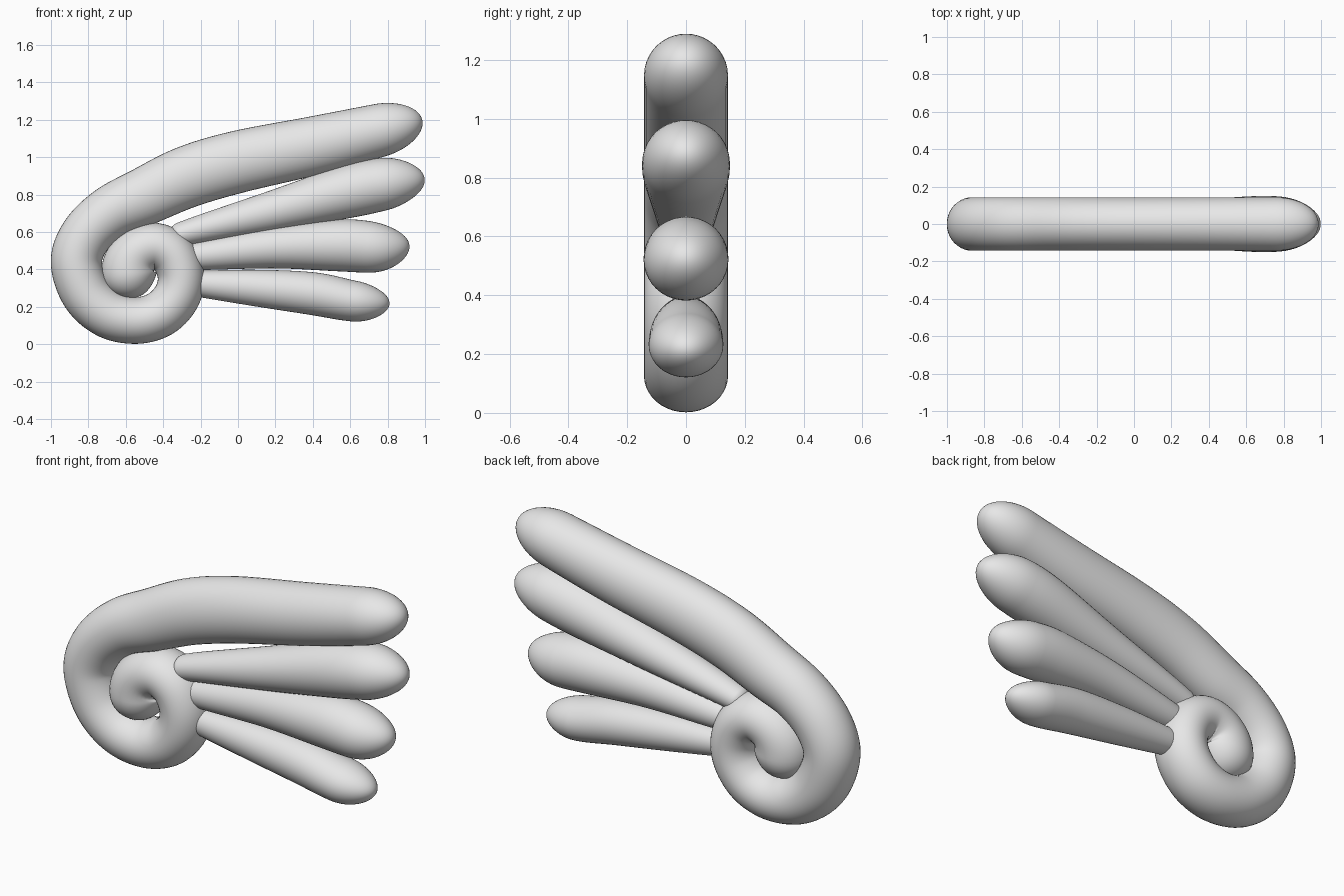
import bpy, bmesh, math
from mathutils import Vector

cube = bpy.data.objects.get("Cube")
if cube:
    bpy.data.objects.remove(cube, do_unlink=True)

mat = bpy.data.materials.new("pale_grey")
mat.use_nodes = True
GREY = (0.8, 0.8, 0.8, 1)
mat.diffuse_color = GREY
mat.node_tree.nodes["Principled BSDF"].inputs["Base Color"].default_value = GREY


def spline(points, steps=24):
    """Smooth curve through tuples of x, z, in-plane radius, depth radius."""
    p = [Vector(q) for q in points]
    p = [2 * p[0] - p[1]] + p + [2 * p[-1] - p[-2]]
    out = []
    for a, b, c, d in zip(p, p[1:], p[2:], p[3:]):
        for i in range(steps):
            t = i / steps
            out.append(b + (c - a) * t / 2 + (a - 2.5 * b + 2 * c - d / 2) * t**2
                       + (1.5 * (b - c) + (d - a) / 2) * t**3)
    return out + [p[-2]]


def tube(name, points, caps, rings=110, sides=40):
    """Sweep an oval section along the curve, with rounded ends of given lengths."""
    path = spline(points)
    dist = [0]
    for a, b in zip(path, path[1:]):
        dist.append(dist[-1] + (b.xy - a.xy).length if hasattr(a, "xy") else 0)
    total = dist[-1]

    def at(s):
        s = min(max(s, 0), total)
        i = next(k for k in range(1, len(dist)) if dist[k] >= s)
        f = (s - dist[i - 1]) / max(dist[i] - dist[i - 1], 1e-9)
        return path[i - 1].lerp(path[i], f)

    # Dense stations on the rounded ends, even stations between them
    n = 14
    first = [caps[0] * (1 - math.cos(math.pi / 2 * k / n)) for k in range(1, n)]
    last = [total - caps[1] * (1 - math.cos(math.pi / 2 * k / n)) for k in range(n - 1, 0, -1)]
    span = total - sum(caps)
    stations = first + [caps[0] + span * k / rings for k in range(rings + 1)] + last

    bm = bmesh.new()
    loops = []
    for s in stations:
        c = at(s)
        tan = (at(s + 0.01).xy - at(s - 0.01).xy).normalized()
        k = 1
        for d, cap in ((s, caps[0]), (total - s, caps[1])):
            if d < cap:
                k *= math.sqrt(1 - (1 - d / cap) ** 2)
        loop = []
        for j in range(sides):
            a = math.tau * j / sides
            u, v = c[2] * k * math.cos(a), c[3] * k * math.sin(a)
            loop.append(bm.verts.new((c[0] - tan.y * u, v, c[1] + tan.x * u)))
        loops.append(loop)
    for l, m in zip(loops, loops[1:]):
        for j in range(sides):
            i = (j + 1) % sides
            bm.faces.new((l[j], l[i], m[i], m[j]))
    for loop, s in ((loops[0], 0), (loops[-1], total)):
        c = at(s)
        tip = bm.verts.new((c[0], 0, c[1]))
        for j in range(sides):
            bm.faces.new((loop[j], loop[(j + 1) % sides], tip))
    bmesh.ops.recalc_face_normals(bm, faces=bm.faces)
    for f in bm.faces:
        f.smooth = True
    me = bpy.data.meshes.new(name)
    bm.to_mesh(me)
    bm.free()
    me.materials.append(mat)
    bpy.context.collection.objects.link(bpy.data.objects.new(name, me))


# Leading feather that curls round into the spiral
D = 0.143
curl = [(0.985, 1.2, 0.13), (0.7, 1.13, 0.145), (0.4, 1.06, 0.157), (0, 0.975, 0.166),
        (-0.27, 0.895, 0.165), (-0.5, 0.79, 0.155), (-0.68, 0.705, 0.143), (-0.81, 0.585, 0.138),
        (-0.864, 0.44, 0.137), (-0.81, 0.27, 0.135), (-0.69, 0.16, 0.13), (-0.54, 0.127, 0.125),
        (-0.41, 0.165, 0.125), (-0.325, 0.26, 0.125), (-0.305, 0.37, 0.125), (-0.35, 0.475, 0.125),
        (-0.44, 0.523, 0.125), (-0.535, 0.49, 0.132), (-0.582, 0.4, 0.148), (-0.565, 0.245, 0.14)]
tube("curled_feather", [p + (D,) for p in curl], (0.23, 0.14), rings=170)

# Three trailing feathers fanning out from the spiral
tube("upper_feather", [(-0.36, 0.57, 0.06, 0.07), (-0.2, 0.615, 0.075, 0.085), (0.2, 0.715, 0.11, 0.115),
                       (0.6, 0.82, 0.143, 0.147), (0.8, 0.86, 0.14, 0.147), (0.998, 0.885, 0.125, 0.135)],
     (0.05, 0.24))
tube("middle_feather", [(-0.32, 0.46, 0.06, 0.06), (-0.18, 0.475, 0.078, 0.08), (0.2, 0.517, 0.112, 0.115),
                        (0.55, 0.528, 0.139, 0.142), (0.75, 0.517, 0.135, 0.142), (0.917, 0.525, 0.12, 0.13)],
     (0.05, 0.22))
tube("lower_feather", [(-0.3, 0.33, 0.06, 0.06), (-0.17, 0.32, 0.074, 0.074), (0.1, 0.3, 0.098, 0.098),
                       (0.4, 0.27, 0.114, 0.12), (0.62, 0.23, 0.109, 0.127), (0.81, 0.215, 0.095, 0.115)],
     (0.05, 0.19))
